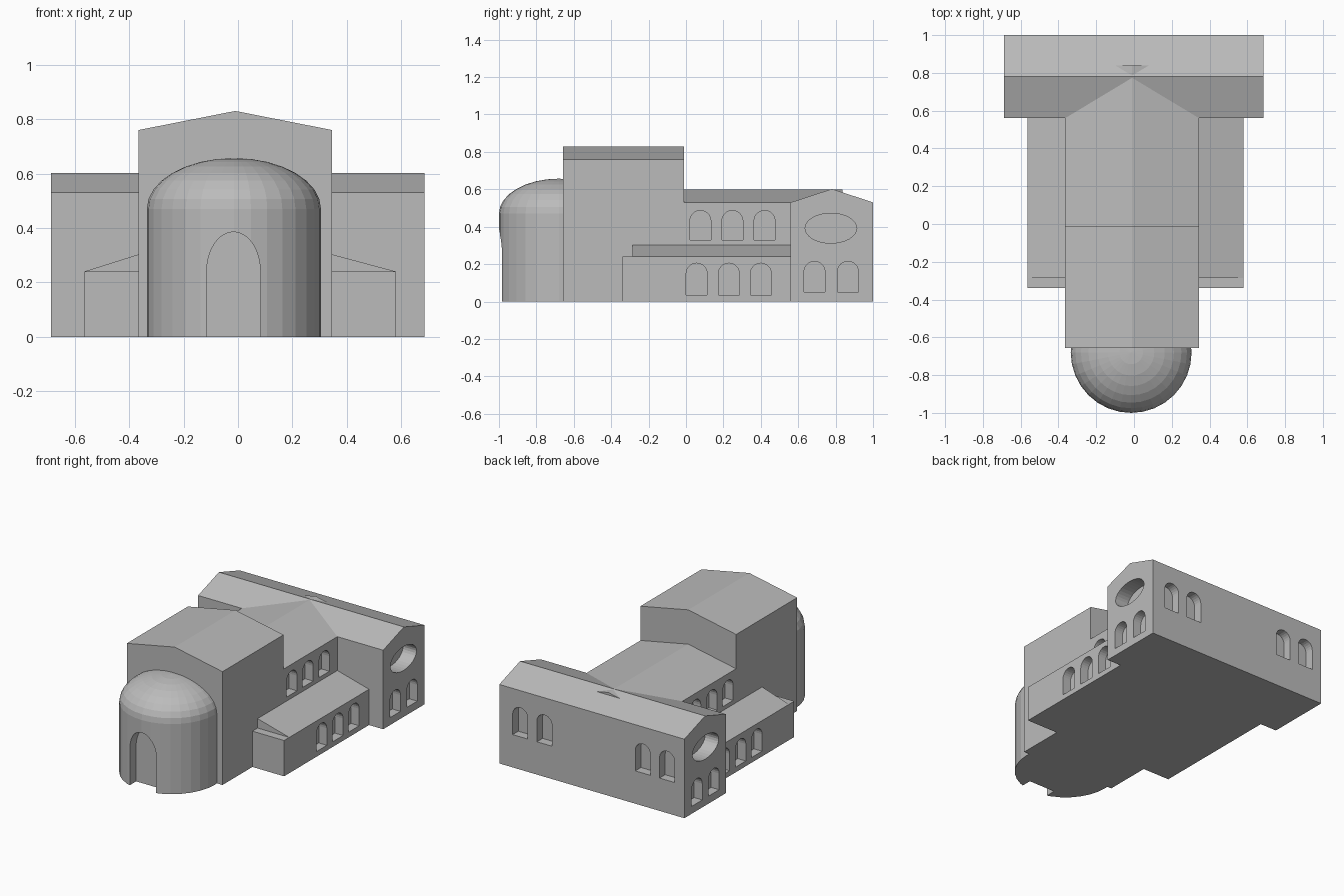
import bpy, bmesh
from math import sin, cos, pi

cube = bpy.data.objects.get("Cube")
if cube:
    bpy.data.objects.remove(cube, do_unlink=True)

stone = bpy.data.materials.new("grey_stone")
stone.use_nodes = True
GREY = (0.5, 0.5, 0.5, 1)
stone.diffuse_color = GREY
stone.node_tree.nodes["Principled BSDF"].inputs["Base Color"].default_value = GREY


def finish(name, bm):
    bmesh.ops.recalc_face_normals(bm, faces=bm.faces)
    mesh = bpy.data.meshes.new(name)
    bm.to_mesh(mesh)
    bm.free()
    mesh.materials.append(stone)
    obj = bpy.data.objects.new(name, mesh)
    bpy.context.collection.objects.link(obj)
    return obj


def add_prism(bm, outline, axis, start, end):
    """Extrude an outline of (horizontal, z) points along x or y."""
    def place(h, z, depth):
        return (depth, h, z) if axis == "x" else (h, depth, z)
    verts = [bm.verts.new(place(h, z, start)) for h, z in outline]
    face = bm.faces.new(verts)
    moved = bmesh.ops.extrude_face_region(bm, geom=[face])["geom"]
    step = end - start
    bmesh.ops.translate(bm, vec=(step, 0, 0) if axis == "x" else (0, step, 0),
                        verts=[g for g in moved if isinstance(g, bmesh.types.BMVert)])


def prism(name, outline, axis, start, end):
    bm = bmesh.new()
    add_prism(bm, outline, axis, start, end)
    return finish(name, bm)


def gable(left, right, eaves, ridge):
    return [(left, 0), (right, 0), (right, eaves), ((left + right) / 2, ridge), (left, eaves)]


def arch(left, right, bottom, top, rise, steps=12):
    mid, half = (left + right) / 2, (right - left) / 2
    curve = [(mid + half * cos(pi * i / steps), top - rise + rise * sin(pi * i / steps))
             for i in range(steps + 1)]
    return [(left, bottom), (right, bottom)] + curve


def oval(h, z, rh, rz, steps=32):
    return [(h + rh * cos(2 * pi * i / steps), z + rz * sin(2 * pi * i / steps))
            for i in range(steps)]


def carve(obj, cuts):
    """Recess a list of (outline, axis, start, end) prisms into an object."""
    bm = bmesh.new()
    for cut in cuts:
        add_prism(bm, *cut)
    cutter = finish("recess_cutter", bm)
    cutter.hide_render = True
    mod = obj.modifiers.new("recesses", "BOOLEAN")
    mod.operation, mod.solver, mod.object = "DIFFERENCE", "EXACT", cutter
    bpy.context.view_layer.update()
    evaluated = obj.evaluated_get(bpy.context.evaluated_depsgraph_get())
    carved = bpy.data.meshes.new_from_object(evaluated)
    obj.modifiers.clear()
    obj.data = carved
    bpy.data.objects.remove(cutter, do_unlink=True)


WINDOW, HALF, OUT = 0.06, 0.056, 0.05      # recess depth, half width, cutter overshoot
NAVE_L, NAVE_R = -0.365, 0.345
WING_L, WING_R = -0.688, 0.685
AISLE_L, AISLE_R = -0.565, 0.58


def side_cuts(left, right, outline, depth=WINDOW):
    return [(outline, "x", right - depth, right + OUT), (outline, "x", left + depth, left - OUT)]


# Tall front block and the long nave behind it
prism("front_block", gable(NAVE_L, NAVE_R, 0.76, 0.83), "y", -0.657, -0.01)
nave = prism("nave", gable(NAVE_L, NAVE_R, 0.53, 0.6), "y", -0.01, 0.838)
cuts = []
for y in (0.077, 0.248, 0.42):
    cuts += side_cuts(NAVE_L, NAVE_R, arch(y - HALF, y + HALF, 0.33, 0.487, HALF))
carve(nave, cuts)

# Cross wing with paired windows and oval end windows
wing = prism("cross_wing", gable(0.56, 1.0, 0.53, 0.602), "x", WING_L, WING_R)
cuts = side_cuts(WING_L, WING_R, oval(0.775, 0.392, 0.138, 0.08), 0.1)
for y in (0.687, 0.866):
    cuts += side_cuts(WING_L, WING_R, arch(y - HALF, y + HALF, 0.05, 0.215, HALF))
for x in (-0.56, -0.38, 0.35, 0.53):
    cuts.append((arch(x - HALF, x + HALF, 0.22, 0.415, HALF), "y", 1 - WINDOW, 1 + OUT))
carve(wing, cuts)

# Low side aisles with lean-to roofs
for side, outer, inner in (("left", AISLE_R, NAVE_R), ("right", AISLE_L, NAVE_L)):
    sign = 1 if outer > 0 else -1
    aisle = prism(side + "_aisle", [(inner, 0), (outer, 0), (outer, 0.24), (inner, 0.24)],
                  "y", -0.34, 0.56)
    cuts = []
    for y in (0.057, 0.229, 0.4):
        cuts.append((arch(y - HALF, y + HALF, 0.035, 0.205, HALF), "x",
                     outer - sign * WINDOW, outer + sign * OUT))
    carve(aisle, cuts)
    prism(side + "_aisle_roof", [(inner, 0.24), (outer, 0.24), (inner, 0.303)], "y", -0.285, 0.56)

# Round domed entrance: a revolved profile with an elliptical cap
R, SPRING, TOP, CX, CY, RINGS = 0.32, 0.47, 0.657, -0.015, -0.68, 8
bm = bmesh.new()
profile = [(0, 0), (R, 0)] + [(R * cos(pi / 2 * i / RINGS),
                               SPRING + (TOP - SPRING) * sin(pi / 2 * i / RINGS))
                              for i in range(RINGS + 1)]
verts = [bm.verts.new((CX + r, CY, z)) for r, z in profile]
edges = [bm.edges.new(pair) for pair in zip(verts, verts[1:])]
bmesh.ops.spin(bm, geom=verts + edges, cent=(CX, CY, 0), axis=(0, 0, 1),
               angle=2 * pi, steps=32)
bmesh.ops.remove_doubles(bm, verts=bm.verts, dist=0.0005)
entrance = finish("domed_entrance", bm)
carve(entrance, [(arch(-0.115, 0.082, -OUT, 0.385, 0.145, 24), "y", -0.915, -1 - OUT)])
